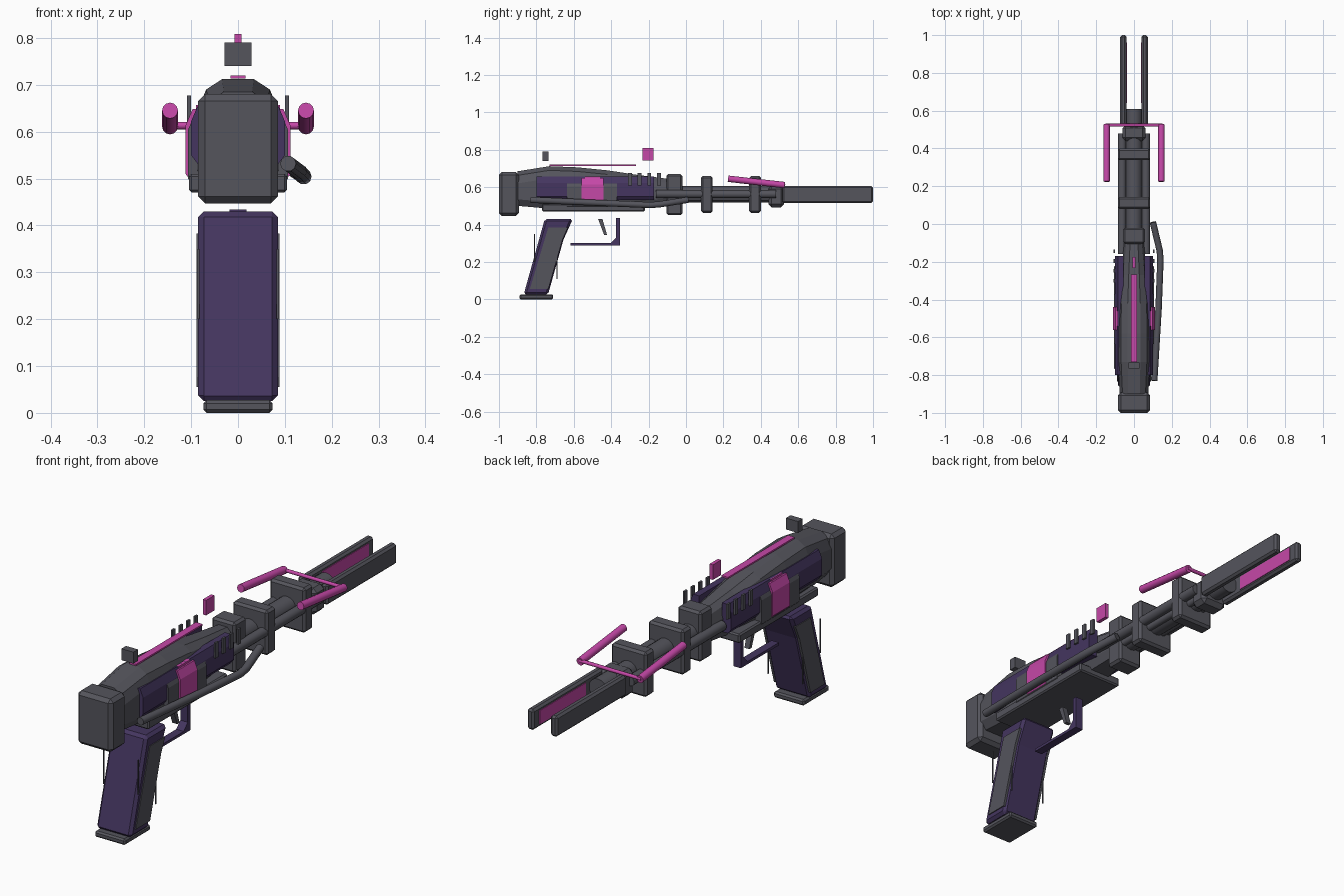
import bpy, bmesh, math
from mathutils import Vector

if "Cube" in bpy.data.objects:
    bpy.data.objects.remove(bpy.data.objects["Cube"])


def material(name, rgb):
    m = bpy.data.materials.new(name)
    m.diffuse_color = (*rgb, 1)
    m.use_nodes = True
    m.node_tree.nodes["Principled BSDF"].inputs["Base Color"].default_value = m.diffuse_color
    return m


GREY = material("gunmetal grey", (0.09, 0.09, 0.108))
PURPLE = material("dark purple", (0.058, 0.036, 0.115))
PINK = material("hot pink", (0.56, 0.065, 0.39))


def finish(name, bm, mat, bevel=0.0):
    bmesh.ops.recalc_face_normals(bm, faces=bm.faces)
    me = bpy.data.meshes.new(name)
    bm.to_mesh(me)
    bm.free()
    me.materials.append(mat)
    ob = bpy.data.objects.new(name, me)
    bpy.context.collection.objects.link(ob)
    if bevel:
        mod = ob.modifiers.new("bevel", 'BEVEL')
        mod.width = bevel
        mod.segments = 1
        mod.limit_method = 'ANGLE'
    return ob


def loft(name, rings, mat, bevel=0.0):
    """Skin a list of equal-length vertex rings and cap both ends."""
    bm = bmesh.new()
    rows = [[bm.verts.new(p) for p in r] for r in rings]
    n = len(rows[0])
    for a, b in zip(rows, rows[1:]):
        for i in range(n):
            j = (i + 1) % n
            bm.faces.new((a[i], a[j], b[j], b[i]))
    bm.faces.new(rows[0])
    bm.faces.new(rows[-1])
    return finish(name, bm, mat, bevel)


def box(name, x, y, z, mat, bevel=0.0):
    return loft(name, [[(x[0], v, z[0]), (x[1], v, z[0]), (x[1], v, z[1]), (x[0], v, z[1])]
                       for v in y], mat, bevel)


def side_profile(name, pts, x0, x1, mat, bevel=0.0):
    """Extrude a (y, z) outline across x."""
    return loft(name, [[(x, y, z) for y, z in pts] for x in (x0, x1)], mat, bevel)


def end_profile(name, pts, y0, y1, mat, bevel=0.0):
    """Extrude an (x, z) outline along y."""
    return loft(name, [[(x, y, z) for x, z in pts] for y in (y0, y1)], mat, bevel)


def tube(name, path, r, mat, sides=12):
    """Sweep a circle along a path of points."""
    path = [Vector(p) for p in path]
    rings = []
    for i, p in enumerate(path):
        d = (path[min(i + 1, len(path) - 1)] - path[max(i - 1, 0)]).normalized()
        u = d.cross(Vector((0, 0, 1))).normalized()
        v = u.cross(d)
        rings.append([p + r * (u * math.cos(t) + v * math.sin(t))
                      for t in (math.tau * k / sides for k in range(sides))])
    ob = loft(name, rings, mat)
    for f in ob.data.polygons:
        f.use_smooth = len(f.vertices) == 4
    return ob


# Butt block and tapering main body
box("butt_block", (-0.085, 0.085), (-1.0, -0.893), (0.447, 0.68), GREY, 0.015)
rings = []
for y, w, zb, zt in [(-0.9, 0.076, 0.5, 0.685), (-0.73, 0.085, 0.485, 0.712),
                     (-0.58, 0.087, 0.48, 0.706), (-0.42, 0.083, 0.48, 0.69),
                     (-0.27, 0.07, 0.49, 0.667), (-0.1, 0.052, 0.505, 0.645)]:
    half = [(0.4 * w, zt), (0.8 * w, zt - 0.022), (w, zt - 0.065),
            (w, zb + 0.035), (0.7 * w, zb)]
    rings.append([(x, y, z) for x, z in half] + [(-x, y, z) for x, z in reversed(half)])
loft("main_body", rings, GREY)
box("lower_receiver", (-0.105, 0.105), (-0.77, -0.22), (0.47, 0.51), GREY, 0.006)

# Layered side panels, pink band and cooling fins
for s, side in ((1, "right"), (-1, "left")):
    def layer(t, zb, zt):
        pts = [(0.055, zt), (0.085 + t, zt), (0.1 + t, zt - 0.035),
               (0.1 + t, zb + 0.02), (0.085 + t, zb), (0.055, zb)]
        return [(s * x, z) for x, z in pts]
    end_profile(side + "_purple_panel", layer(0.0, 0.53, 0.657), -0.8, -0.17, PURPLE)
    end_profile(side + "_grey_cover", layer(0.007, 0.48, 0.638), -0.635, -0.37, GREY)
    end_profile(side + "_pink_band", layer(0.012, 0.49, 0.648), -0.56, -0.44, PINK)
    box(side + "_pink_clip", sorted((s * 0.06, s * 0.09)), (-0.54, -0.46),
        (0.64, 0.657), PINK)
    for i in range(4):
        y = -0.3 + 0.052 * i
        box(f"{side}_fin_{i + 1}", sorted((s * 0.1, s * 0.109)), (y - 0.01, y + 0.01),
            (0.61, 0.677), GREY)

# Feed pipe on the right side only
tube("feed_pipe", [(0.107, -0.83, 0.532), (0.13, -0.45, 0.515), (0.14, -0.19, 0.504),
                   (0.136, -0.14, 0.508), (0.1, 0.01, 0.532)], 0.017, GREY, 10)

# Barrel, side tubes, collars and muzzle
tube("barrel", [(0, -0.15, 0.562), (0, 0.61, 0.562)], 0.044, GREY, 16)
for s, side in ((1, "right"), (-1, "left")):
    tube(side + "_side_tube", [(s * 0.063, -0.16, 0.563), (s * 0.063, 0.48, 0.563)],
         0.022, GREY)
    tube(side + "_lower_tube", [(s * 0.035, -0.16, 0.54), (s * 0.035, 0.48, 0.54)],
         0.015, GREY)
for i, (w, y0, y1, z0, z1) in enumerate([(0.057, -0.105, -0.02, 0.45, 0.67),
                                         (0.086, 0.08, 0.143, 0.463, 0.66),
                                         (0.086, 0.338, 0.4, 0.463, 0.66)]):
    box(f"collar_{i + 1}", (-w, w), (y0, y1), (z0, z1), GREY, 0.01)
box("muzzle_block", (-0.062, 0.062), (0.44, 0.525), (0.492, 0.608), GREY, 0.018)

# Twin prongs with pink inner plates
for s, side in ((1, "right"), (-1, "left")):
    box(side + "_prong", sorted((s * 0.04, s * 0.073)), (0.515, 1.0),
        (0.515, 0.606), GREY, 0.009)
    box(side + "_prong_glow", sorted((s * 0.037, s * 0.042)), (0.64, 0.96),
        (0.53, 0.59), PINK)

# Pink handlebar
tube("handle_crossbar", [(-0.15, 0.523, 0.613), (0.15, 0.523, 0.613)], 0.008, PINK, 8)
for s, side in ((1, "right"), (-1, "left")):
    tube(side + "_handle", [(s * 0.145, 0.527, 0.611), (s * 0.145, 0.225, 0.645)],
         0.017, PINK)

# Floating sights and top strip
box("rear_sight", (-0.029, 0.029), (-0.766, -0.734), (0.74, 0.79), GREY)
box("front_sight", (-0.008, 0.008), (-0.232, -0.175), (0.742, 0.808), PINK)
box("top_strip", (-0.016, 0.016), (-0.73, -0.268), (0.713, 0.72), PINK)

# Grip with side plates, thin seams and base plate
side_profile("grip", [(-0.868, 0.025), (-0.738, 0.025), (-0.655, 0.32), (-0.605, 0.43),
                      (-0.755, 0.43)], -0.085, 0.085, PURPLE, 0.012)
for s, side in ((1, "right"), (-1, "left")):
    side_profile(side + "_grip_plate", [(-0.835, 0.055), (-0.736, 0.055), (-0.66, 0.32),
                                        (-0.632, 0.383), (-0.737, 0.383)],
                 s * 0.07, s * 0.089, GREY)
    for i, (y, z0, z1) in enumerate([(-0.811, 0.2, 0.35), (-0.689, 0.11, 0.28)]):
        box(f"{side}_grip_seam_{i + 1}", sorted((s * 0.082, s * 0.086)),
            (y - 0.003, y + 0.003), (z0, z1), GREY)
box("grip_base", (-0.074, 0.074), (-0.89, -0.71), (0.0, 0.027), GREY, 0.007)

# Trigger and its guard
side_profile("trigger", [(-0.47, 0.43), (-0.447, 0.43), (-0.422, 0.345), (-0.438, 0.345)],
             -0.012, 0.012, GREY)
side_profile("trigger_guard", [(-0.618, 0.289), (-0.354, 0.289), (-0.354, 0.434),
                               (-0.374, 0.434), (-0.374, 0.33), (-0.402, 0.301),
                               (-0.618, 0.301)], -0.018, 0.018, PURPLE)
